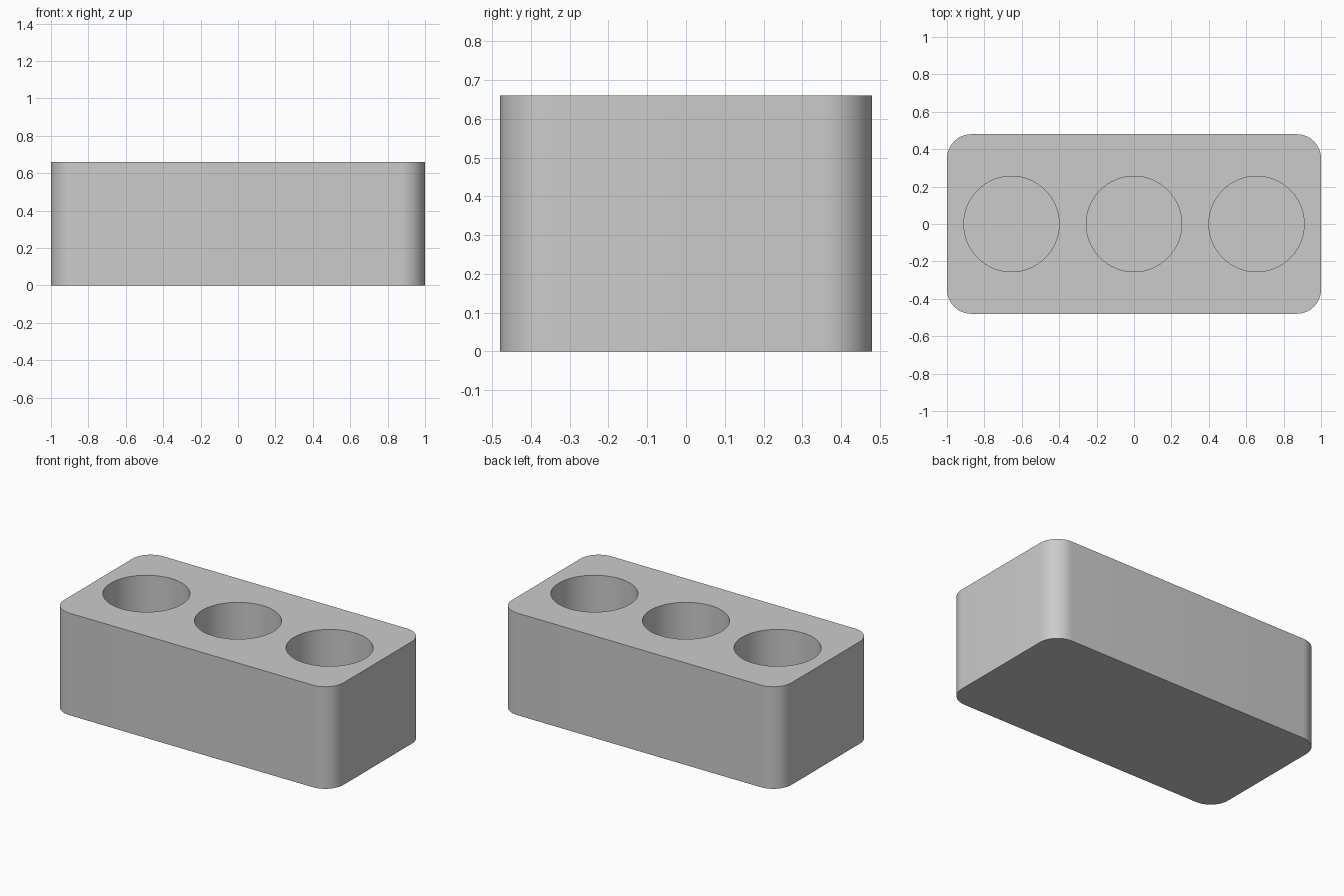
import bpy
import bmesh
from mathutils import Matrix

LENGTH, DEPTH, HEIGHT = 2.0, 0.96, 0.66
CORNER = 0.13
HOLE_RADIUS, HOLE_SPACING, FLOOR = 0.255, 0.655, 0.1

cube = bpy.data.objects.get("Cube")
if cube:
    bpy.data.objects.remove(cube, do_unlink=True)

grey = bpy.data.materials.new("plain grey")
grey.use_nodes = True
colour = (0.6, 0.6, 0.6, 1)
grey.diffuse_color = colour
grey.node_tree.nodes["Principled BSDF"].inputs["Base Color"].default_value = colour


def add_object(name, bm):
    mesh = bpy.data.meshes.new(name)
    bm.to_mesh(mesh)
    bm.free()
    mesh.materials.append(grey)
    obj = bpy.data.objects.new(name, mesh)
    bpy.context.collection.objects.link(obj)
    return obj


# Block with rounded upright corners
bm = bmesh.new()
bmesh.ops.create_cube(bm, size=1)
bmesh.ops.scale(bm, vec=(LENGTH, DEPTH, HEIGHT), verts=bm.verts)
bmesh.ops.translate(bm, vec=(0, 0, HEIGHT / 2), verts=bm.verts)
uprights = [e for e in bm.edges
            if abs(e.verts[0].co.z - e.verts[1].co.z) > HEIGHT / 2]
bmesh.ops.bevel(bm, geom=uprights, offset=CORNER, offset_type='OFFSET',
                segments=12, profile=0.5, affect='EDGES')
block = add_object("holder_block", bm)

# Row of three round wells, cut from above
bm = bmesh.new()
top = HEIGHT + 0.1
for i in (-1, 0, 1):
    bmesh.ops.create_cone(
        bm, cap_ends=True, segments=64,
        radius1=HOLE_RADIUS, radius2=HOLE_RADIUS, depth=top - FLOOR,
        matrix=Matrix.Translation((i * HOLE_SPACING, 0, (top + FLOOR) / 2)))
cutter = add_object("well_cutter", bm)
cutter.hide_render = True

cut = block.modifiers.new("wells", 'BOOLEAN')
cut.operation = 'DIFFERENCE'
cut.solver = 'EXACT'
cut.object = cutter

bpy.ops.object.select_all(action='DESELECT')
block.select_set(True)
bpy.context.view_layer.objects.active = block
bpy.ops.object.modifier_apply(modifier=cut.name)
bpy.data.objects.remove(cutter, do_unlink=True)

# Smooth curved walls, crisp rims
bpy.ops.object.shade_smooth_by_angle(angle=0.52)
